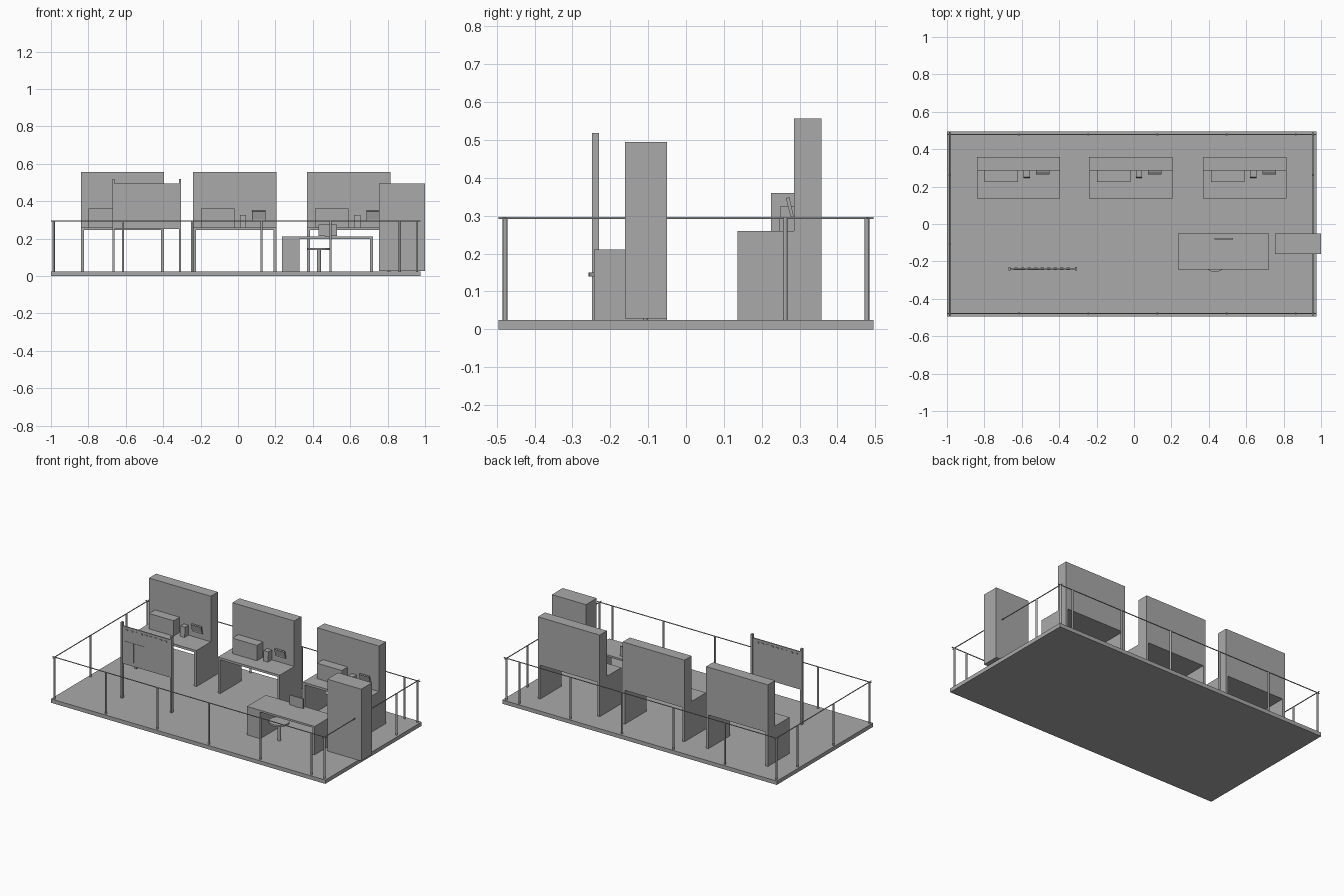
import bpy
import bmesh
import math
from mathutils import Matrix, Vector

old = bpy.data.objects.get("Cube")
if old:
    bpy.data.objects.remove(old, do_unlink=True)

grey = bpy.data.materials.new("plain_grey")
grey.use_nodes = True
grey.diffuse_color = (0.4, 0.4, 0.4, 1)
grey.node_tree.nodes["Principled BSDF"].inputs["Base Color"].default_value = (0.4, 0.4, 0.4, 1)


def finish(name, bm):
    mesh = bpy.data.meshes.new(name)
    bm.to_mesh(mesh)
    bm.free()
    mesh.materials.append(grey)
    obj = bpy.data.objects.new(name, mesh)
    bpy.context.scene.collection.objects.link(obj)
    return obj


def box(name, x, y, z):
    """Box from its (min, max) range on each axis."""
    bm = bmesh.new()
    lo, hi = zip(x, y, z)
    size = [b - a for a, b in zip(lo, hi)]
    mid = [(a + b) / 2 for a, b in zip(lo, hi)]
    bmesh.ops.create_cube(bm, size=1, matrix=Matrix.Translation(mid) @ Matrix.Diagonal((*size, 1)))
    return finish(name, bm)


def rod(name, start, end, radius, sides=12):
    """Cylinder between two points."""
    a, b = Vector(start), Vector(end)
    turn = (b - a).to_track_quat('Z', 'Y').to_matrix().to_4x4()
    bm = bmesh.new()
    bmesh.ops.create_cone(bm, cap_ends=True, segments=sides, radius1=radius, radius2=radius,
                          depth=(b - a).length, matrix=Matrix.Translation((a + b) / 2) @ turn)
    for face in bm.faces:
        face.smooth = len(face.verts) == 4
    for edge in bm.edges:
        edge.smooth = all(len(f.verts) == 4 for f in edge.link_faces)
    return finish(name, bm)


def prism(name, x, profile):
    """Side profile of (y, z) points extruded along x."""
    bm = bmesh.new()
    face = bm.faces.new([bm.verts.new((x[0], y, z)) for y, z in profile])
    new = bmesh.ops.extrude_face_region(bm, geom=[face])["geom"]
    bmesh.ops.translate(bm, vec=(x[1] - x[0], 0, 0),
                        verts=[v for v in new if isinstance(v, bmesh.types.BMVert)])
    bmesh.ops.recalc_face_normals(bm, faces=bm.faces)
    return finish(name, bm)


FLOOR = 0.025
box("floor_slab", (-1, 0.975), (-0.495, 0.495), (0, FLOOR))

# Railing
LEFT, RIGHT, FRONT, BACK, RAIL = -0.985, 0.957, -0.478, 0.478, 0.294
STEP = 0.37
spots = []
for y in (FRONT, BACK):
    spots += [(LEFT + STEP * i, y) for i in range(6)] + [(RIGHT, y)]
for x in (LEFT, RIGHT):
    spots += [(x, FRONT + STEP * i) for i in (1, 2)]
for x, y in spots:
    rod("rail_post", (x, y, FLOOR), (x, y, RAIL), 0.006)
for y in (FRONT, BACK):
    rod("long_rail", (-1, y, RAIL), (0.975, y, RAIL), 0.003, 8)
for x in (LEFT, RIGHT):
    rod("short_rail", (x, -0.495, RAIL), (x, 0.495, RAIL), 0.003, 8)

# Three matching counters with tall back panels
DESK = 0.26
for left in (-0.84, -0.24, 0.37):
    right = left + 0.445
    box("back_panel", (left, right), (0.285, 0.358), (DESK - 0.015, 0.556))
    box("counter_top", (left, right), (0.136, 0.285), (DESK - 0.015, DESK))
    for x in (left, right - 0.016):
        box("counter_side", (x, x + 0.016), (0.136, 0.358), (FLOOR, DESK - 0.015))
    box("equipment_box", (left + 0.042, left + 0.22), (0.224, 0.285), (DESK, 0.36))
    prism("card_reader", (left + 0.25, left + 0.284),
          [(0.245, DESK), (0.285, DESK), (0.285, 0.325), (0.25, 0.325)])
    # Tilted screen with a recessed face
    screen = prism("tilted_screen", (left + 0.316, left + 0.388),
                   [(0.285, 0.296), (0.276, 0.298), (0.264, 0.346), (0.273, 0.349)])
    bm = bmesh.new()
    bm.from_mesh(screen.data)
    bm.normal_update()
    face = min(bm.faces, key=lambda f: f.normal.y)
    bmesh.ops.inset_individual(bm, faces=[face], thickness=0.007, depth=-0.002)
    bm.to_mesh(screen.data)
    bm.free()

# Office desk
box("desk_top", (0.235, 0.722), (-0.243, -0.05), (0.198, 0.21))
box("desk_drawers", (0.235, 0.33), (-0.243, -0.05), (FLOOR, 0.198))
box("desk_leg_panel", (0.707, 0.722), (-0.243, -0.05), (FLOOR, 0.198))
box("desk_monitor", (0.43, 0.528), (-0.084, -0.076), (0.213, 0.276))
box("monitor_foot", (0.465, 0.493), (-0.083, -0.077), (0.21, 0.213))

# Round stool
rod("stool_post", (0.433, -0.195, FLOOR), (0.433, -0.195, 0.14), 0.011, 16)
rod("stool_seat", (0.433, -0.195, 0.139), (0.433, -0.195, 0.15), 0.062, 32)

# Tall cabinet
box("tall_cabinet", (0.755, 1.0), (-0.161, -0.05), (FLOOR + 0.003, 0.495))

# Notice board on two posts
for x in (-0.666, -0.31):
    box("board_post", (x - 0.006, x + 0.006), (-0.248, -0.23), (FLOOR, 0.518))
box("board_panel", (-0.66, -0.316), (-0.243, -0.235), (0.25, 0.495))
for x in (-0.645, -0.57):
    box("notice_sheet", (x, x + 0.065), (-0.245, -0.243), (0.275, 0.40))
for i in range(9):
    x = -0.64 + i * 0.035
    box("board_clip", (x, x + 0.018), (-0.246, -0.232), (0.472, 0.48))
